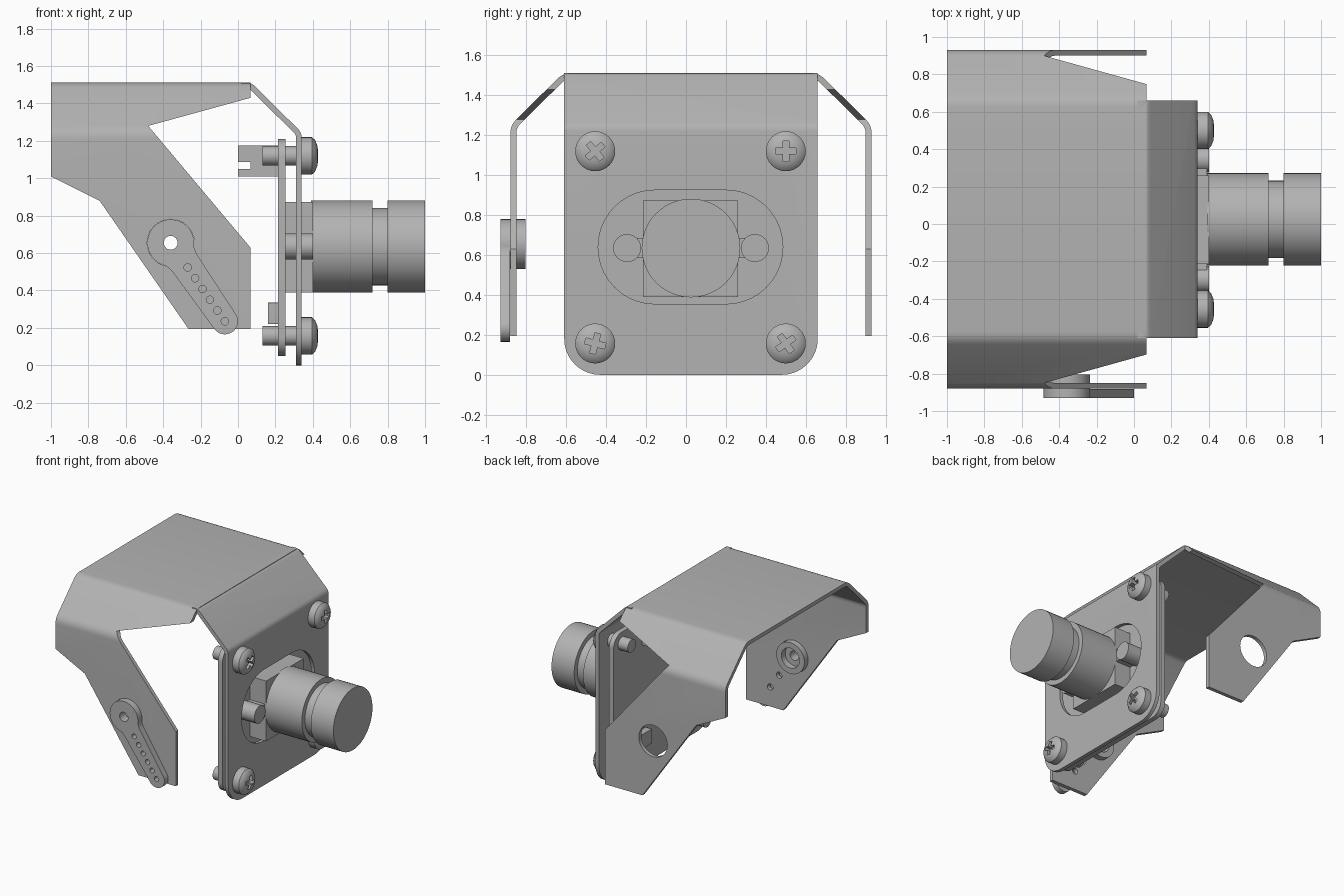
import bpy, bmesh
from math import cos, sin, pi, radians
from mathutils import Vector

if "Cube" in bpy.data.objects:
    bpy.data.objects.remove(bpy.data.objects["Cube"], do_unlink=True)

grey = bpy.data.materials.new("plain_grey")
grey.use_nodes = True
tone = (0.45, 0.45, 0.45, 1)
grey.diffuse_color = tone
grey.node_tree.nodes["Principled BSDF"].inputs["Base Color"].default_value = tone

MID_Y, MID_Z = 0.025, 0.635      # centre of the camera
SHEET = 0.03                     # sheet metal thickness


def finish(name, bm):
    bmesh.ops.recalc_face_normals(bm, faces=bm.faces)
    mesh = bpy.data.meshes.new(name)
    bm.to_mesh(mesh)
    bm.free()
    obj = bpy.data.objects.new(name, mesh)
    bpy.context.collection.objects.link(obj)
    mesh.materials.append(grey)
    return obj


def prism(name, outline, axis, start, end):
    """Extrude an (x, z) outline along y, or a (y, z) outline along x."""
    place = (lambda p, d: (p[0], d, p[1])) if axis == "y" else (lambda p, d: (d, p[0], p[1]))
    bm = bmesh.new()
    rings = [[bm.verts.new(place(p, d)) for p in outline] for d in (start, end)]
    for ring in rings:
        bm.faces.new(ring)
    n = len(outline)
    for i in range(n):
        j = (i + 1) % n
        bm.faces.new((rings[0][i], rings[0][j], rings[1][j], rings[1][i]))
    return finish(name, bm)


def lathe(name, profile, y, z, sides=32):
    """Turn an (x, radius) profile around an axis along x."""
    bm = bmesh.new()
    rings = [[bm.verts.new((x, y + r * cos(2 * pi * k / sides), z + r * sin(2 * pi * k / sides)))
              for k in range(sides)] for x, r in profile]
    bm.faces.new(rings[0])
    bm.faces.new(rings[-1])
    for a, b in zip(rings, rings[1:]):
        for k in range(sides):
            j = (k + 1) % sides
            bm.faces.new((a[k], a[j], b[j], b[k]))
    return finish(name, bm)


def arc(cx, cy, r, a0, a1, n=10):
    return [(cx + r * cos(radians(a0 + (a1 - a0) * i / n)),
             cy + r * sin(radians(a0 + (a1 - a0) * i / n))) for i in range(n + 1)]


def circle(cx, cy, r, n=32):
    return arc(cx, cy, r, 0, 360, n)[:-1]


def rounded_rect(x0, x1, y0, y1, r):
    return (arc(x0 + r, y0 + r, r, 180, 270) + arc(x1 - r, y0 + r, r, 270, 360)
            + arc(x1 - r, y1 - r, r, 0, 90) + arc(x0 + r, y1 - r, r, 90, 180))


def bent_sheet(path, bend=0.04):
    """Closed outline of a sheet that follows a path with rounded bends."""
    pts = [Vector(p) for p in path]
    line = [pts[0]]
    for a, b, c in zip(pts, pts[1:], pts[2:]):
        s, e = b + (a - b).normalized() * bend, b + (c - b).normalized() * bend
        line += [s * (1 - t) ** 2 + b * 2 * t * (1 - t) + e * t * t for t in (0, .25, .5, .75, 1)]
    line.append(pts[-1])
    inner = []
    for i, p in enumerate(line):
        t = (line[min(i + 1, len(line) - 1)] - line[max(i - 1, 0)]).normalized()
        if 0 < i < len(line) - 1:
            t = ((p - line[i - 1]).normalized() + (line[i + 1] - p).normalized()).normalized()
        inner.append(p + Vector((t.y, -t.x)) * SHEET)
    return line + inner[::-1]


def cut(obj, cutter, operation="DIFFERENCE"):
    cutter.hide_render = True
    mod = obj.modifiers.new("cut", "BOOLEAN")
    mod.operation, mod.solver, mod.object = operation, "EXACT", cutter
    bpy.context.view_layer.objects.active = obj
    bpy.ops.object.modifier_apply(modifier=mod.name)
    bpy.data.objects.remove(cutter, do_unlink=True)


# Servo arm layout on the right wing
HUB, TIP = Vector((-0.36, 0.655)), Vector((-0.07, 0.235))
along = (TIP - HUB).normalized()
across = Vector((-along.y, along.x))
arm_holes = [HUB + along * (0.16 + 0.07 * i) for i in range(6)]

# Bracket top with two bent wings, trimmed to the side outline
bracket = prism("bracket", bent_sheet([(-0.88, 0.195), (-0.88, 1.25), (-0.615, 1.512), (0.665, 1.512),
                                       (0.93, 1.25), (0.93, 0.195)]), "x", -1, 0.066)
side_outline = [(-1.1, 1.6), (-1.1, 1.06), (-1, 1.01), (-0.74, 0.88), (-0.265, 0.195), (-0.2, 0.1),
                (0.1, 0.1), (0.1, 0.59), (0.066, 0.63), (-0.48, 1.28), (0.066, 1.43), (0.1, 1.44), (0.1, 1.6)]
cut(bracket, prism("trim", side_outline, "y", -2, 2), "INTERSECT")
cut(bracket, prism("wing_hole", circle(*HUB, 0.126), "y", -2, 2))
for p in (arm_holes[1], arm_holes[3]):
    cut(bracket, prism("wing_screw_hole", circle(*p, 0.025, 16), "y", -1, 0))

# Front plate folded down from the top
front_plate = prism("front_plate", bent_sheet([(0.02, 1.512), (0.07, 1.512), (0.34, 1.245), (0.34, 0)], 0.025),
                    "y", -0.61, 0.66)
cut(front_plate, prism("plate_trim", rounded_rect(-0.61, 0.66, 0, 2, 0.18), "x", -1, 1), "INTERSECT")
cut(front_plate, prism("plate_window", rounded_rect(-0.44, 0.485, 0.355, 0.925, 0.284), "x", 0.2, 1))

# Circuit board with its rear connector and a small chip
prism("circuit_board", rounded_rect(-0.56, 0.61, 0.05, 1.21, 0.1), "x", 0.215, 0.255)
prism("connector", [(0, 1.01), (0.215, 1.01), (0.215, 1.175), (0, 1.175), (0, 1.088),
                    (0.068, 1.088), (0.068, 1.05), (0, 1.05)], "y", -0.2, 0.25)
prism("chip", rounded_rect(0.2, 0.4, 0.22, 0.335, 0.005), "x", 0.16, 0.215)

# Lens mount with side posts, and the lens barrel
prism("lens_mount", [(-0.215, 0.39), (0.26, 0.39), (0.26, 0.872), (-0.215, 0.872)], "x", 0.255, 0.4)
for side in (-1, 1):
    post_y = MID_Y + side * 0.32
    prism("mount_post", circle(post_y, MID_Z, 0.07, 24), "x", 0.255, 0.4)
    inner, outer = sorted((post_y, MID_Y + side * 0.2))
    prism("mount_rib", [(inner, 0.585), (outer, 0.585), (outer, 0.685), (inner, 0.685)], "x", 0.255, 0.39)
lathe("lens_barrel", [(0.39, 0.247), (0.72, 0.247), (0.72, 0.207), (0.8, 0.207), (0.8, 0.247), (1, 0.247)],
      MID_Y, MID_Z, 48)

# Four domed screws with cross recesses
for y, z, turn in ((-0.455, 1.12, 40), (0.5, 1.12, 0), (-0.455, 0.157, 75), (0.5, 0.157, 35)):
    screw = lathe("screw", [(0.13, 0.052), (0.335, 0.052), (0.335, 0.1), (0.395, 0.1), (0.412, 0.085),
                            (0.424, 0.055), (0.429, 0.02)], y, z)
    for quarter in (0, 90):
        a = radians(turn + quarter)
        u, v = Vector((cos(a), sin(a))) * 0.052, Vector((-sin(a), cos(a))) * 0.015
        c = Vector((y, z))
        cut(screw, prism("slot", [c + u + v, c - u + v, c - u - v, c + u - v], "x", 0.385, 0.5))

# Servo arm outside the wing and its hub passing through
upper = [(0.087, 0.09), (0.13, 0.08)]
local = ([(0.13, -0.08), (0.087, -0.09)] + arc(0, 0, 0.125, -50, -310, 28) + upper
         + arc(0.51, 0, 0.07, 85, -85, 14))
servo_arm = prism("servo_arm", [HUB + along * u + across * v for u, v in local], "y", -0.93, -0.882)
servo_hub = prism("servo_hub", circle(*HUB, 0.125), "y", -0.884, -0.805)
for p in arm_holes:
    cut(servo_arm, prism("arm_hole", circle(*p, 0.02, 16), "y", -1, 0))
cut(servo_arm, prism("axle_hole", circle(*HUB, 0.037, 24), "y", -1, 0))
cut(servo_hub, prism("axle_hole", circle(*HUB, 0.037, 24), "y", -1, 0))
cut(servo_hub, prism("hub_recess", circle(*HUB, 0.08, 24), "y", -0.855, 0))

# Smooth the rounded surfaces, keep the corners sharp
bpy.ops.object.select_all(action="DESELECT")
for obj in bpy.context.collection.objects:
    if obj.type == "MESH" and obj.data.materials and obj.data.materials[0] == grey:
        obj.select_set(True)
        bpy.context.view_layer.objects.active = obj
bpy.ops.object.shade_smooth_by_angle(angle=radians(35))
